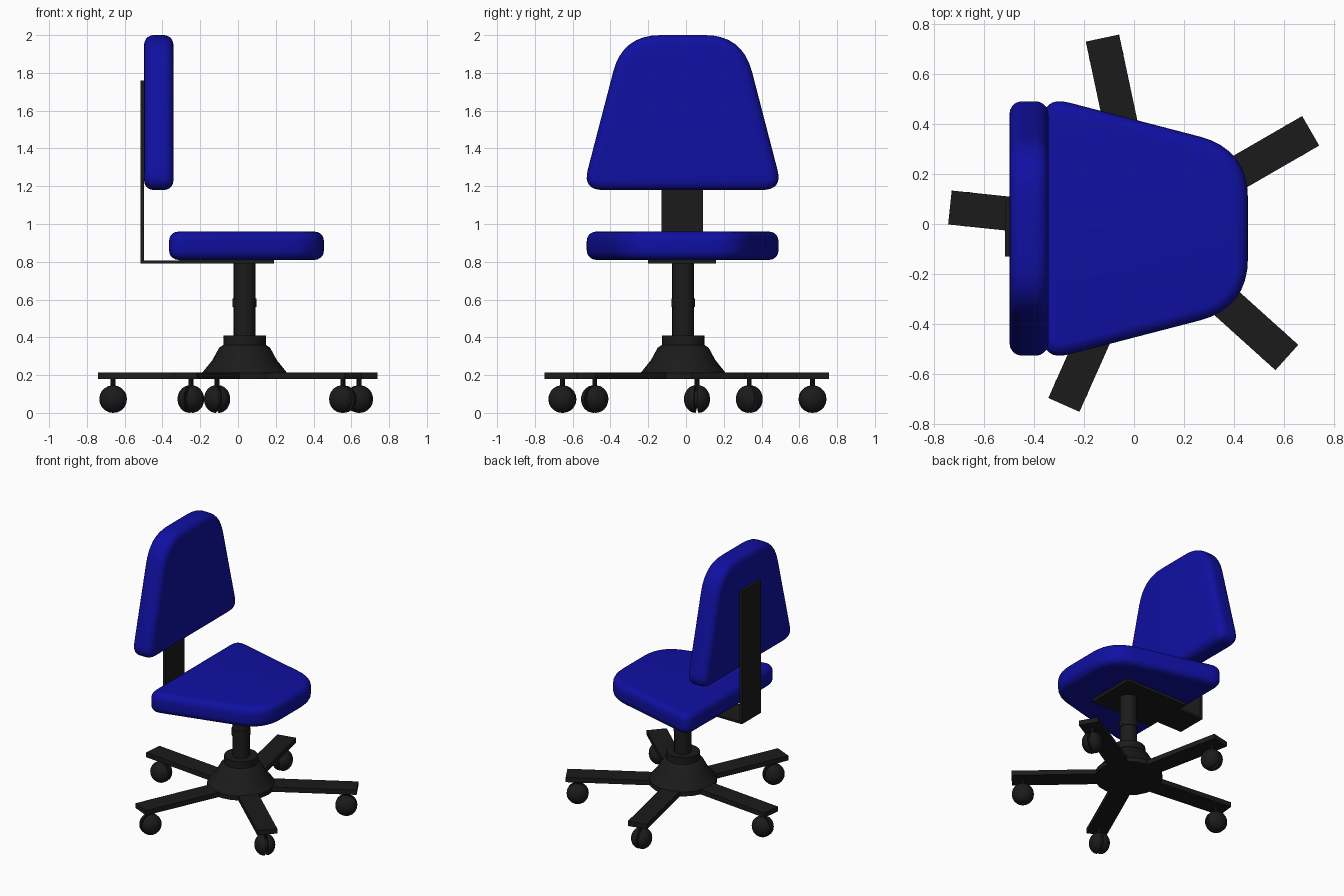
import bpy, bmesh
from math import cos, sin, pi, radians
from mathutils import Vector, Matrix

if "Cube" in bpy.data.objects:
    bpy.data.objects.remove(bpy.data.objects["Cube"])

CX, CY = 0.035, -0.015     # column axis


def material(name, rgb):
    m = bpy.data.materials.new(name)
    m.diffuse_color = (*rgb, 1)
    m.use_nodes = True
    m.node_tree.nodes["Principled BSDF"].inputs["Base Color"].default_value = m.diffuse_color
    return m


BLUE = material("blue_fabric", (0.005, 0.005, 0.36))
BLACK = material("black_plastic", (0.011, 0.011, 0.011))


def finish(name, bm, mat, smooth=True):
    bmesh.ops.remove_doubles(bm, verts=bm.verts, dist=1e-5)
    bmesh.ops.recalc_face_normals(bm, faces=bm.faces)
    me = bpy.data.meshes.new(name)
    bm.to_mesh(me)
    bm.free()
    ob = bpy.data.objects.new(name, me)
    bpy.context.collection.objects.link(ob)
    me.materials.append(mat)
    if smooth:
        bpy.ops.object.select_all(action='DESELECT')
        ob.select_set(True)
        bpy.context.view_layer.objects.active = ob
        bpy.ops.object.shade_smooth_by_angle(angle=radians(35))
    return ob


def box(name, x, y, z, matrix=Matrix()):
    bm = bmesh.new()
    bmesh.ops.create_cube(bm, size=1)
    for v in bm.verts:
        v.co = [a[0] + (c + 0.5) * (a[1] - a[0]) for c, a in zip(v.co, (x, y, z))]
    bm.transform(matrix)
    return finish(name, bm, BLACK, False)


def lathe(name, profile, matrix, steps=20):
    """Revolve (radius, height) points about z."""
    bm = bmesh.new()
    vs = [bm.verts.new((r, 0, h)) for r, h in profile]
    es = [bm.edges.new(p) for p in zip(vs, vs[1:])]
    bmesh.ops.spin(bm, geom=vs + es, cent=(0, 0, 0), axis=(0, 0, 1),
                   angle=2 * pi, steps=steps, use_merge=True)
    bm.transform(matrix)
    return finish(name, bm, BLACK)


def cushion(name, place, thickness):
    """Rounded trapezoid pad; place maps (length, side, depth) to the world."""
    wide, narrow = Vector((0, 0.53)), Vector((0.82, 0.317))
    side = (narrow - wide).normalized()
    half = []
    for c, a, b, d in ((wide, Vector((0, -1)), side, 0.11),
                       (narrow, -side, Vector((0, -1)), 0.20)):
        for i in range(9):
            t = i / 8
            half.append(c + a * d * (1 - t) ** 2 + b * d * t ** 2)
    outline = half + [Vector((p.x, -p.y)) for p in reversed(half)]
    bm = bmesh.new()
    base = bm.faces.new([bm.verts.new((p.x, p.y, 0)) for p in outline])
    top = bmesh.ops.extrude_face_region(bm, geom=[base])["geom"]
    bmesh.ops.translate(bm, vec=(0, 0, thickness),
                        verts=[g for g in top if isinstance(g, bmesh.types.BMVert)])
    rim = [e for e in bm.edges if abs(e.verts[0].co.z - e.verts[1].co.z) < 1e-6]
    bmesh.ops.bevel(bm, geom=rim, offset=0.05, segments=5, profile=0.5, affect='EDGES')
    for v in bm.verts:
        v.co = place(*v.co)
    return finish(name, bm, BLUE)


# Cushions
cushion("seat", lambda u, v, w: (-0.365 + u, v - 0.018, 0.81 + w), 0.15)
cushion("backrest", lambda u, v, w: (-0.497 + w, v - 0.018, 1.18 + u), 0.155)

# L-shaped support bracket and plate below the seat
box("back_bar", (-0.515, -0.497), (-0.13, 0.09), (0.79, 1.76))
box("under_seat_bar", (-0.515, -0.30), (-0.13, 0.09), (0.79, 0.806))
box("seat_plate", (-0.31, 0.19), (-0.20, 0.16), (0.79, 0.812))

# Column with ring, and flared hub
axis = Matrix.Translation((CX, CY, 0))
lathe("column", [(0, 0.38), (0.058, 0.38), (0.058, 0.56), (0.063, 0.56), (0.063, 0.605),
                 (0.058, 0.605), (0.058, 0.80), (0, 0.80)], axis)
lathe("hub", [(0, 0.18), (0.225, 0.18), (0.225, 0.212), (0.17, 0.28), (0.135, 0.345),
              (0.112, 0.36), (0.112, 0.41), (0, 0.41)], axis)

# Five legs, each with a pin and a twin-wheel caster
R = 0.073
dome = [(R * cos(a), 0.008 + 0.061 * sin(a)) for a in (i * pi / 16 for i in range(9))]
dome[-1] = (0, dome[-1][1])
wheel = [(r, -h) for r, h in reversed(dome)] + [(0.05, -0.008), (0.05, 0.008)] + dome
for k in range(5):
    m = axis @ Matrix.Rotation(radians(30 + 72 * k), 4, 'Z')
    box(f"leg_{k + 1}", (0.02, 0.774), (-0.068, 0.068), (0.18, 0.215), m)
    foot = m @ Matrix.Translation((0.70, 0, 0))
    lathe(f"caster_pin_{k + 1}", [(0, 0.08), (0.013, 0.08), (0.013, 0.185), (0, 0.185)], foot, 10)
    lathe(f"caster_{k + 1}", wheel,
          foot @ Matrix.Translation((0, 0, R)) @ Matrix.Rotation(pi / 2, 4, 'X'))
